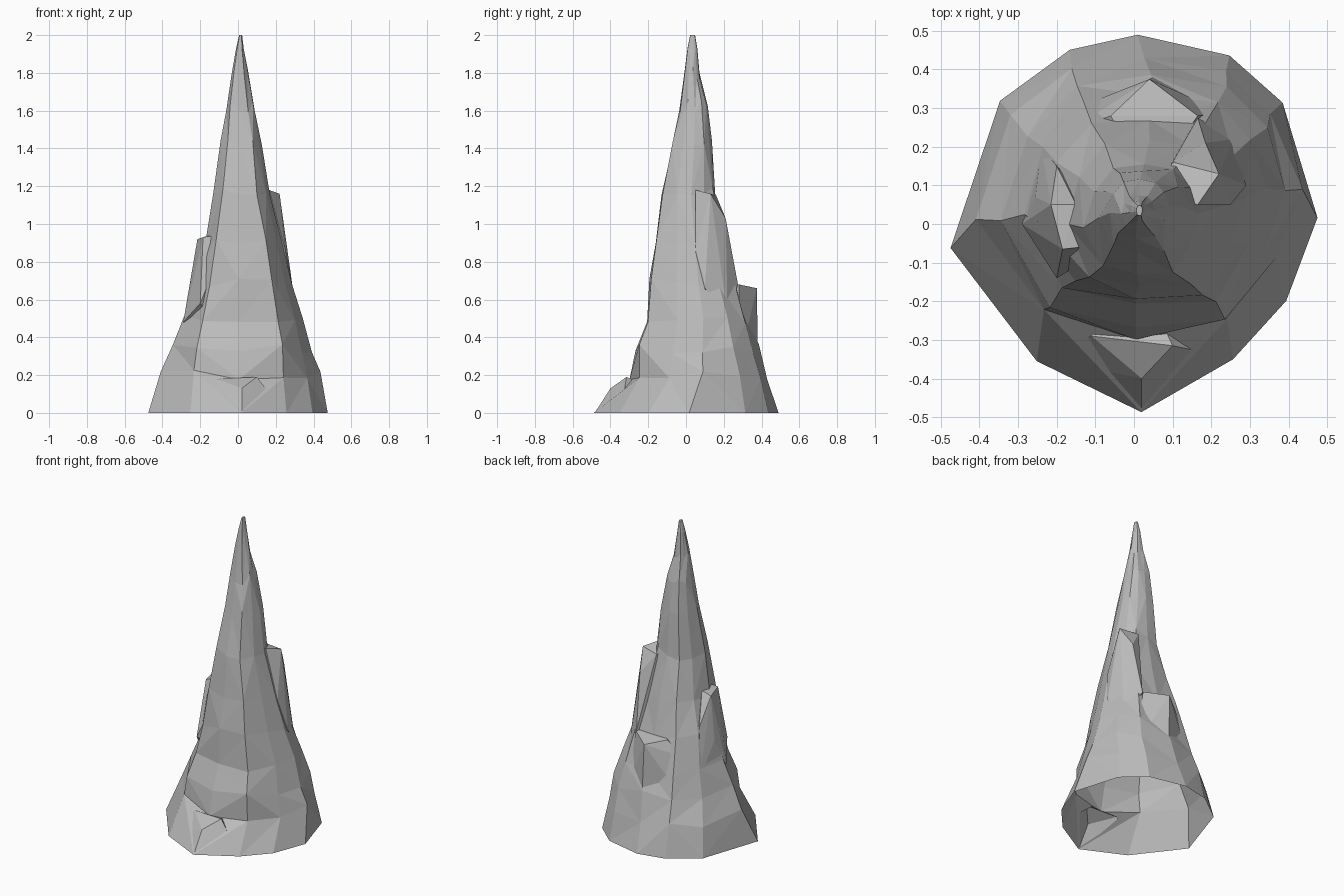
import bpy, bmesh, random
from mathutils import Vector

random.seed(4)
cube = bpy.data.objects.get("Cube")
if cube:
    bpy.data.objects.remove(cube)

stone = bpy.data.materials.new("grey_stone")
stone.use_nodes = True
GREY = (0.5, 0.5, 0.5, 1)
stone.diffuse_color = GREY
stone.node_tree.nodes["Principled BSDF"].inputs["Base Color"].default_value = GREY


def finish(bm, name):
    bmesh.ops.recalc_face_normals(bm, faces=bm.faces)
    mesh = bpy.data.meshes.new(name)
    bm.to_mesh(mesh)
    bm.free()
    mesh.materials.append(stone)
    obj = bpy.data.objects.new(name, mesh)
    bpy.context.collection.objects.link(obj)
    return obj


def shard(name, points):
    """Convex chunk of rock around a few corner points."""
    bm = bmesh.new()
    for p in points:
        bm.verts.new(p)
    bmesh.ops.convex_hull(bm, input=bm.verts)
    loose = [v for v in bm.verts if not v.link_faces]
    bmesh.ops.delete(bm, geom=loose, context='VERTS')
    return finish(bm, name)


# Outline of the foot, and the sharper outline of the upper spire
FOOT = [(.02, 1), (.52, .89), (.81, .64), (1, .03), (.83, -.41), (.54, -.72),
        (.04, -1), (-.53, -.73), (-1, -.13), (-.73, .65), (-.35, .92)]
SPIRE = [(.05, 1), (.58, .9), (.88, .58), (1, .1), (.86, -.4), (.56, -.95),
         (-.08, -1), (-.68, -.84), (-1, -.15), (-.85, .5), (-.5, .92)]
# Height, then the reach of each level in -x, +x, -y, +y
LEVELS = [(0, -.475, .475, -.487, .49), (.2, -.405, .43, -.31, .44),
          (.34, -.34, .395, -.27, .385), (.5, -.29, .35, -.21, .34),
          (.68, -.245, .295, -.193, .28), (.92, -.18, .24, -.165, .222),
          (1.16, -.13, .168, -.135, .16), (1.42, -.09, .125, -.075, .14),
          (1.62, -.065, .088, -.035, .115), (1.8, -.033, .052, -.01, .075),
          (1.93, -.01, .03, .008, .06), (2, .006, .022, .022, .048)]

# Main spire: a faceted loft with small shifts of the corners
bm = bmesh.new()
rings = []
for i, (z, x0, x1, y0, y1) in enumerate(LEVELS):
    t = min(z / .4, 1)
    ring = []
    for a, b in zip(FOOT, SPIRE):
        p = Vector(a).lerp(Vector(b), t)
        inner = 0 < i < len(LEVELS) - 2
        s = random.uniform(.96, 1.02) if inner else 1
        dz = random.uniform(-.03, .03) if inner else 0
        x = (x0 + x1) / 2 + p.x * s * (x1 - x0) / 2
        y = (y0 + y1) / 2 + p.y * s * (y1 - y0) / 2
        ring.append(bm.verts.new((x, y, z + dz)))
    rings.append(ring)
n = len(FOOT)
for lo, hi in zip(rings, rings[1:]):
    for k in range(n):
        a, b, c, d = lo[k], lo[(k + 1) % n], hi[(k + 1) % n], hi[k]
        if random.random() < .5:
            bm.faces.new((a, b, c))
            bm.faces.new((a, c, d))
        else:
            bm.faces.new((a, b, d))
            bm.faces.new((b, c, d))
bm.faces.new(rings[0])
bm.faces.new(rings[-1])
spire = finish(bm, "rock_spire")

# Ledges that stand out from the spire and widen downwards into it
ledges = [
    shard("back_ledge", [(.04, .375, .66), (-.06, .28, .68), (.165, .28, .68),
                         (.04, .1, .7), (.05, .38, .34), (-.16, .245, .58),
                         (-.2, .28, .3), (.23, .29, .3), (.04, .1, .2)]),
    shard("left_ledge", [(.22, .13, 1.16), (.185, .21, 1.03), (.165, .05, 1.18),
                         (.1, .16, 1.15), (.05, .05, 1.15), (.25, .05, .86),
                         (.29, .1, .66), (.165, .275, .68), (.26, .22, .52),
                         (.05, .1, .5)]),
    shard("right_ledge", [(-.215, .05, .92), (-.185, -.065, .93),
                          (-.15, .05, .94), (-.05, -.05, .95), (-.2, .15, .75),
                          (-.255, .07, .65), (-.2, -.14, .58),
                          (-.29, 0, .48), (-.24, .2, .45), (-.05, 0, .4)]),
    shard("front_step", [(.02, -.48, .005), (.02, -.4, .13), (.1, -.315, .19),
                         (-.11, -.29, .18), (-.24, -.345, .005),
                         (.245, -.345, .005), (0, -.1, .1)]),
]

# Merge the ledges into the spire
for ledge in ledges:
    mod = spire.modifiers.new(ledge.name, 'BOOLEAN')
    mod.operation = 'UNION'
    mod.solver = 'EXACT'
    mod.object = ledge
bpy.context.view_layer.update()
merged = bpy.data.meshes.new_from_object(
    spire.evaluated_get(bpy.context.evaluated_depsgraph_get()))
spire.modifiers.clear()
spire.data = merged
for ledge in ledges:
    bpy.data.objects.remove(ledge)

# The underside is open
bm = bmesh.new()
bm.from_mesh(merged)
under = [f for f in bm.faces if all(v.co.z < .001 for v in f.verts)]
bmesh.ops.delete(bm, geom=under, context='FACES')
bm.to_mesh(merged)
bm.free()
